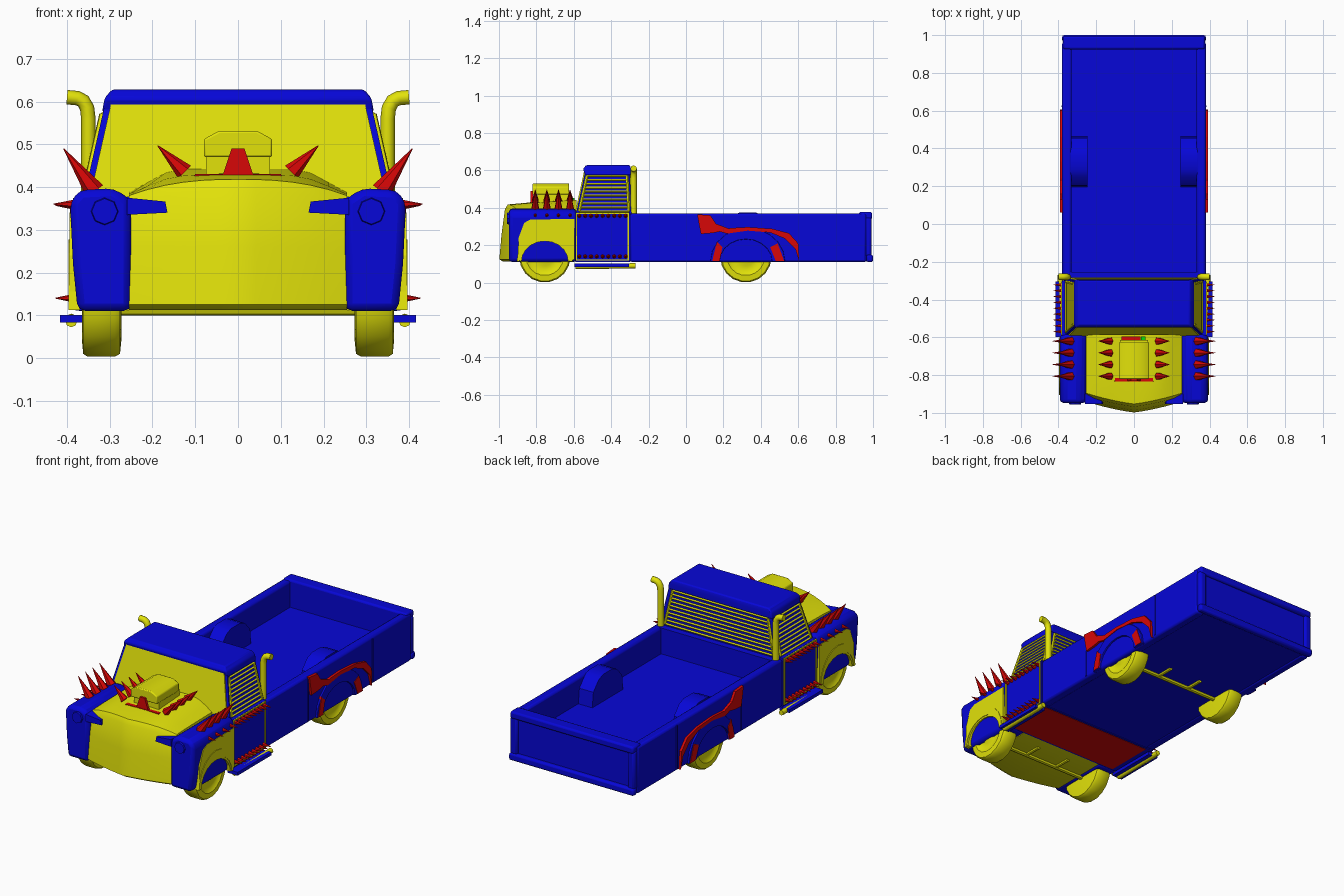
import bpy, bmesh, math
from mathutils import Vector, Matrix

if "Cube" in bpy.data.objects:
    bpy.data.objects.remove(bpy.data.objects["Cube"])

def material(name, rgb):
    m = bpy.data.materials.new(name)
    m.diffuse_color = (*rgb, 1)
    m.use_nodes = True
    m.node_tree.nodes["Principled BSDF"].inputs["Base Color"].default_value = m.diffuse_color
    return m

BLUE = material("blue", (0.002, 0.002, 0.68))
YELLOW = material("yellow", (0.76, 0.76, 0.003))
RED = material("red", (0.68, 0.002, 0.002))
GREEN = material("green", (0.002, 0.7, 0.002))

def finish(name, bm, mat, mirror=False, bevel=0, smooth=False):
    bmesh.ops.recalc_face_normals(bm, faces=bm.faces)
    me = bpy.data.meshes.new(name)
    bm.to_mesh(me)
    bm.free()
    ob = bpy.data.objects.new(name, me)
    bpy.context.collection.objects.link(ob)
    me.materials.append(mat)
    if bevel:
        b = ob.modifiers.new("bevel", 'BEVEL')
        b.width, b.segments, b.limit_method = bevel, 2, 'ANGLE'
    if mirror:
        ob.modifiers.new("mirror", 'MIRROR')
    if smooth:
        bpy.ops.object.select_all(action='DESELECT')
        ob.select_set(True)
        bpy.context.view_layer.objects.active = ob
        bpy.ops.object.shade_smooth_by_angle(angle=math.radians(35))
    return ob

def loft(bm, rings):
    rows = [[bm.verts.new(p) for p in r] for r in rings]
    n = len(rows[0])
    for a, b in zip(rows, rows[1:]):
        for i in range(n):
            j = (i + 1) % n
            bm.faces.new((a[i], a[j], b[j], b[i]))
    bm.faces.new(rows[0])
    bm.faces.new(rows[-1])

def box(bm, x0, x1, y0, y1, z0, z1):
    loft(bm, [[(x0, y0, z), (x1, y0, z), (x1, y1, z), (x0, y1, z)] for z in (z0, z1)])

def prism_x(bm, yz, x0, x1):
    loft(bm, [[(x, y, z) for y, z in yz] for x in (x0, x1)])

def prism_y(bm, xz, y0, y1):
    loft(bm, [[(x, y, z) for x, z in xz] for y in (y0, y1)])

def rod(bm, p, q, r1, r2=None, n=8):
    p, q = Vector(p), Vector(q)
    d = q - p
    rot = d.to_track_quat('Z', 'Y').to_matrix().to_4x4()
    bmesh.ops.create_cone(bm, cap_ends=True, segments=n, radius1=r1, radius2=r1 if r2 is None else r2,
                          depth=d.length, matrix=Matrix.Translation((p + q) / 2) @ rot)

def part(name, mat, fn, items, **kw):
    bm = bmesh.new()
    for it in items:
        fn(bm, *it)
    return finish(name, bm, mat, **kw)

def pipe(name, pts, r):
    cu = bpy.data.curves.new(name, 'CURVE')
    cu.dimensions, cu.bevel_depth, cu.bevel_resolution, cu.use_fill_caps = '3D', r, 2, True
    s = cu.splines.new('POLY')
    s.points.add(len(pts) - 1)
    for pt, c in zip(s.points, pts):
        pt.co = (*c, 1)
    cu.materials.append(YELLOW)
    ob = bpy.data.objects.new(name, cu)
    bpy.context.collection.objects.link(ob)

# Wheels, turned around the x axis, with axles and struts
tyre = [(.273, .03), (.273, .10), (.276, .13), (.288, .137), (.352, .137), (.362, .13),
        (.365, .10), (.355, .085), (.354, .05), (.36, .035), (.36, .012)]
for name, y in (("front", -.755), ("rear", .32)):
    bm = bmesh.new()
    loft(bm, [[(x, y + r * math.cos(i * math.tau / 18), .138 + r * math.sin(i * math.tau / 18))
               for i in range(18)] for x, r in tyre])
    finish(name + "_wheels", bm, YELLOW, mirror=True, smooth=True)
    part(name + "_axle", YELLOW, rod, [((-.28, y, .112), (.28, y, .112), .013),
         ((.1, y, .112), (.1, y + .1, .112), .01), ((-.1, y, .112), (-.1, y + .1, .112), .01)], smooth=True)

# Cargo bed: floor, walls, tailgate
part("bed_floor", BLUE, box, [(-.34, .34, -.30, .97, .114, .228)])
part("bed_sides", BLUE, box, [(.33, .38, -.30, .965, .11, .37)], mirror=True, bevel=.012, smooth=True)
part("bed_front_wall", BLUE, box, [(-.34, .34, -.30, -.255, .12, .37)])
part("tailgate", BLUE, box, [(-.35, .35, .925, .978, .12, .365)])
part("tailgate_frame", BLUE, box, [(-.38, .38, .965, 1, .11, .15), (-.375, .375, .925, .995, .338, .378)],
     bevel=.01, smooth=True)
part("tail_posts", BLUE, box, [(.335, .378, .955, .992, .14, .35)], mirror=True, bevel=.012, smooth=True)
well = [(.195, .22), (.205, .31), (.25, .36), (.29, .376), (.37, .376), (.41, .36), (.455, .31), (.465, .22)]
part("bed_wheel_wells", BLUE, prism_x, [(well, .245, .335)], mirror=True, smooth=True)
part("side_seams", BLUE, box, [(.375, .384, y, y + .008, .12, .36) for y in (.06, .62)], mirror=True)

# Rear fenders and flame shaped stripes
def arch(y, ry, rz, a0=0, a1=180, n=10):
    return [(y + ry * math.cos(math.radians(a0 + (a1 - a0) * i / n)),
             .112 + rz * math.sin(math.radians(a0 + (a1 - a0) * i / n))) for i in range(n + 1)]
part("rear_fenders", BLUE, prism_x, [(arch(.33, .2, .18) + arch(.32, .14, .12)[::-1], .37, .39)],
     mirror=True, bevel=.004)
flames = [
    [(.06, .365), (.13, .36), (.16, .315), (.24, .285), (.14, .265), (.08, .26), (.07, .31)],
    [(.17, .275), (.24, .292), (.33, .297), (.46, .288), (.55, .265), (.60, .21), (.605, .112), (.585, .18),
     (.53, .235), (.45, .268), (.33, .278), (.22, .262)],
    [(.14, .115), (.18, .115), (.195, .19), (.165, .22)],
    [(.48, .115), (.525, .115), (.49, .21), (.45, .19)]]
part("flame_stripes", RED, prism_x, [(f, .375, .393) for f in flames], mirror=True)

# Lower cab with framed doors
part("cab_lower", BLUE, box, [(-.38, .38, -.59, -.30, .111, .375)])
part("door_trim", YELLOW, box, [(.378, .386, -.588, -.582, .12, .37), (.378, .386, -.312, -.306, .12, .37),
     (.378, .386, -.588, -.306, .118, .124), (.378, .386, -.588, -.306, .367, .374)], mirror=True)
part("underfloor_panel", RED, box, [(-.34, .34, -.58, -.31, .109, .117)])

# Upper cab, tapered: t runs from sill to roof
def cab_x(t): return .362 - .052 * t
def cab_front(t): return -.588 + .05 * t
def cab_back(t): return -.29 - .012 * t
def cab_z(t): return .37 + .23 * t
bm = bmesh.new()
loft(bm, [[(-cab_x(t), cab_front(t), cab_z(t)), (cab_x(t), cab_front(t), cab_z(t)),
           (cab_x(t), cab_back(t), cab_z(t)), (-cab_x(t), cab_back(t), cab_z(t))] for t in (0, 1)])
finish("cab_upper", bm, BLUE)
bm = bmesh.new()
loft(bm, [[(s * (cab_x(t) - .014), cab_front(t) + d, cab_z(t)) for s, d in
           ((-1, -.006), (1, -.006), (1, .004), (-1, .004))] for t in (.03, 1)])
finish("windshield", bm, YELLOW)
bm = bmesh.new()
loft(bm, [[(-w, y0, z), (w, y0, z), (w, y1, z), (-w, y1, z)] for w, y0, y1, z in
          ((.318, -.54, -.294, .575), (.312, -.55, -.294, .608), (.295, -.535, -.30, .628))])
finish("roof", bm, BLUE, bevel=.006, smooth=True)
side_slats, back_slats = [], []
for i in range(10):
    t = .05 + .82 * i / 9
    x, z = cab_x(t) + .001, cab_z(t)
    side_slats.append(((x, cab_front(t) + .015, z), (x, cab_back(t) - .015, z), .0055, None, 4))
    back_slats.append(((-x + .03, cab_back(t) + .002, z), (x - .03, cab_back(t) + .002, z), .0055, None, 4))
for y in (cab_front, cab_back):
    d = .015 if y is cab_front else -.015
    side_slats.append(((cab_x(.05), y(.05) + d, cab_z(.05)), (cab_x(.87), y(.87) + d, cab_z(.87)), .008, None, 6))
for s in (-1, 1):
    back_slats.append(((s * .33, cab_back(.05), cab_z(.05)), (s * .29, cab_back(.87), cab_z(.87)), .008, None, 6))
part("side_window_slats", YELLOW, rod, side_slats, mirror=True)
part("back_window_slats", YELLOW, rod, back_slats)

# Hood and grille: columns across x, each a path from chin to windshield
bm = bmesh.new()
cols = []
for i in range(-6, 7):
    x = .255 * i / 6
    u = abs(i) / 6
    y0 = -.998 + .058 * (.6 * u + .4 * u * u)
    front = .418 - .038 * u ** 2.5
    back = .442 - (0 if u < .6 else (u - .6) / .4 * .055)
    cols.append([(x, -.585, .112), (x, y0 + .02, .112), (x, y0, .125), (x, y0 + .012, .26),
                 (x, y0 + .03, front - .025), (x, y0 + .045, front), (x, -.82, (front + back) / 2), (x, -.585, back)])
loft(bm, cols)
finish("hood", bm, YELLOW, smooth=True)

# Front fenders, headlights, grille brackets
fender = [(.25, .11), (.375, .11), (.386, .22), (.393, .365), (.37, .393), (.29, .397), (.25, .37)]
part("front_fenders", BLUE, prism_y, [(fender, -.947, -.585)], mirror=True, bevel=.022, smooth=True)
part("headlights", BLUE, rod, [((.312, -.93, .343), (.312, -.956, .343), .036, .03, 8)], mirror=True)
part("grille_brackets", BLUE, prism_y, [([(.165, .34), (.26, .335), (.26, .375), (.17, .366)], -.952, -.9)], mirror=True)
panel = [(-.90, .125), (-.895, .24), (-.865, .32), (-.83, .338), (-.595, .34), (-.595, .125)]
part("fender_panels", YELLOW, prism_x, [(panel + arch(-.755, .125, .11), .37, .394)], mirror=True)
part("fender_arch_trim", YELLOW, prism_x,
     [(arch(-.755, .15, .165) + arch(-.755, .135, .12)[::-1], .37, .397)], mirror=True)

# Engine scoop on the hood
scoop = [(-.08, .47), (.08, .47), (.08, .512), (.045, .531), (-.045, .531), (-.08, .512)]
part("engine_scoop", YELLOW, prism_y, [(scoop, -.82, -.625)], bevel=.005, smooth=True)
part("engine_block", YELLOW, box, [(-.075, .075, -.795, -.615, .40, .475)])
part("scoop_mounts", RED, prism_y, [
    ([(-.115, .405), (.115, .405), (.1, .43), (-.1, .43)], -.835, -.815),
    ([(-.035, .43), (.035, .43), (.015, .49), (-.015, .49)], -.832, -.818),
    ([(-.065, .43), (.035, .43), (.035, .452), (-.065, .452)], -.615, -.595)])
part("scoop_button", GREEN, box, [(.037, .062, -.615, -.595, .43, .452)])

# Spikes on fenders, hood and door edges
rows = [-.62 - .062 * i for i in range(4)]
big = []
for y in rows:
    big.append(((.335, y, .39), (.408, y, .49), .024, .001, 6))
    big.append(((.125, y, .435), (.188, y, .497), .021, .001, 6))
    big.append(((.375, y, .36), (.432, y, .36), .012, .001, 6))
part("large_spikes", RED, rod, big, mirror=True)
part("door_spikes", RED, rod, [((.375, -.57 + .031 * i, z), (.427, -.57 + .031 * i, z), .012, .001, 6)
                               for i in range(9) for z in (.357, .14)], mirror=True)

# Running boards and exhaust pipes
part("running_boards", BLUE, box, [(.355, .416, -.597, -.305, .083, .101)], mirror=True)
for name, s in (("right", 1), ("left", -1)):
    pipe(name + "_side_pipe", [(s * .39, -.59, .086), (s * .39, -.27, .09)], .014)
    pipe(name + "_exhaust_stack", [(s * .35, -.28, .37), (s * .35, -.28, .56), (s * .353, -.28, .585),
         (s * .362, -.28, .601), (s * .376, -.28, .608), (s * .40, -.28, .61)], .017)
